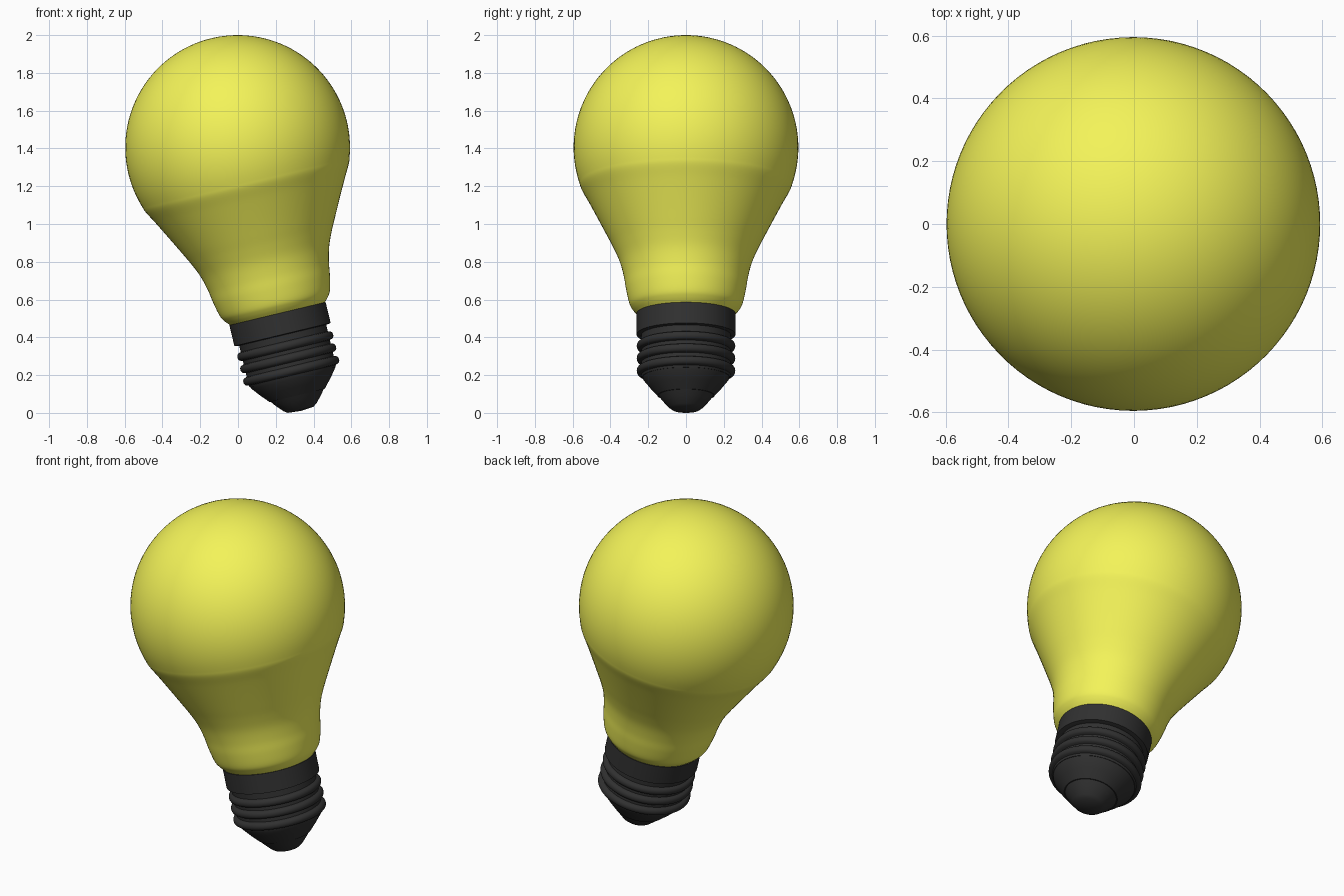
import bpy, bmesh
from math import sin, cos, pi, radians
from mathutils import Vector, Matrix

if "Cube" in bpy.data.objects:
    bpy.data.objects.remove(bpy.data.objects["Cube"])

TILT = radians(13.5)      # the whole bulb leans about the globe centre
PLACE = Matrix.Translation((-0.002, 0, 1.405)) @ Matrix.Rotation(-TILT, 4, 'Y')
R = 0.595


def material(name, color):
    m = bpy.data.materials.new(name)
    m.diffuse_color = color
    m.use_nodes = True
    m.node_tree.nodes["Principled BSDF"].inputs["Base Color"].default_value = m.diffuse_color
    return m


def lathe(name, profile, mat, angle=35, steps=96):
    """Revolve (radius, distance below globe centre) points about the bulb axis."""
    bm = bmesh.new()
    verts = [bm.verts.new((r, 0, -d)) for r, d in profile]
    edges = [bm.edges.new(p) for p in zip(verts, verts[1:])]
    bmesh.ops.spin(bm, geom=verts + edges, axis=(0, 0, 1), cent=(0, 0, 0),
                   angle=2 * pi, steps=steps, use_duplicate=False)
    bmesh.ops.remove_doubles(bm, verts=bm.verts, dist=1e-5)
    bmesh.ops.recalc_face_normals(bm, faces=bm.faces)
    bm.transform(PLACE)
    me = bpy.data.meshes.new(name)
    bm.to_mesh(me)
    bm.free()
    ob = bpy.data.objects.new(name, me)
    bpy.context.collection.objects.link(ob)
    me.materials.append(mat)
    bpy.ops.object.select_all(action='DESELECT')
    ob.select_set(True)
    bpy.context.view_layer.objects.active = ob
    bpy.ops.object.shade_smooth_by_angle(angle=radians(angle))
    return ob


def smooth(points, n=5):
    """Catmull-Rom curve through the points."""
    p = [Vector(q) for q in points]
    p = [2 * p[0] - p[1]] + p + [2 * p[-1] - p[-2]]
    out = []
    for a, b, c, d in zip(p, p[1:], p[2:], p[3:]):
        for i in range(n):
            t = i / n
            out.append(0.5 * (2 * b + (c - a) * t + (2 * a - 5 * b + 4 * c - d) * t * t
                              + (3 * b - a - 3 * c + d) * t ** 3))
    return [tuple(q) for q in out] + [tuple(points[-1])]


yellow = material("yellow_glass", (0.9, 0.9, 0.1, 1))
black = material("black_base", (0.03, 0.03, 0.03, 1))

# Glass: round globe flowing into a waisted neck
globe = [(R * sin(a), -R * cos(a)) for a in [radians(108) * i / 36 for i in range(36)]]
neck = smooth([(R * sin(radians(108)), -R * cos(radians(108))),
               (0.553, 0.22), (0.517, 0.285), (0.472, 0.37), (0.42, 0.47),
               (0.382, 0.545), (0.350, 0.62), (0.329, 0.70), (0.317, 0.772),
               (0.300, 0.845), (0.282, 0.878), (0.255, 0.908)])
lathe("glass_bulb", globe + neck + [(0, 0.908)], yellow, 50)

# Collar that grips the glass
lathe("base_collar", [(0, 0.905), (0.262, 0.905), (0.262, 1.018), (0.24, 1.022), (0, 1.022)], black)

# Threaded core with three rounded ridges
core = [(0, 1.01), (0.237, 1.01)]
for d in (1.081, 1.148, 1.216):
    core += [(0.237, d - 0.024)]
    core += [(0.242 + 0.019 * sin(t), d - 0.022 * cos(t)) for t in [pi * i / 8 for i in range(9)]]
    core += [(0.237, d + 0.024)]
lathe("screw_thread", core + [(0.232, 1.252), (0, 1.252)], black)

# Tapered insulator and end contact
lathe("insulator_cone", [(0, 1.245), (0.232, 1.245), (0.225, 1.262), (0.19, 1.305),
                         (0.15, 1.35), (0, 1.35)], black)
lathe("end_contact", [(0, 1.345), (0.148, 1.345), (0.125, 1.376), (0.09, 1.414),
                      (0.07, 1.428), (0, 1.434)], black)
